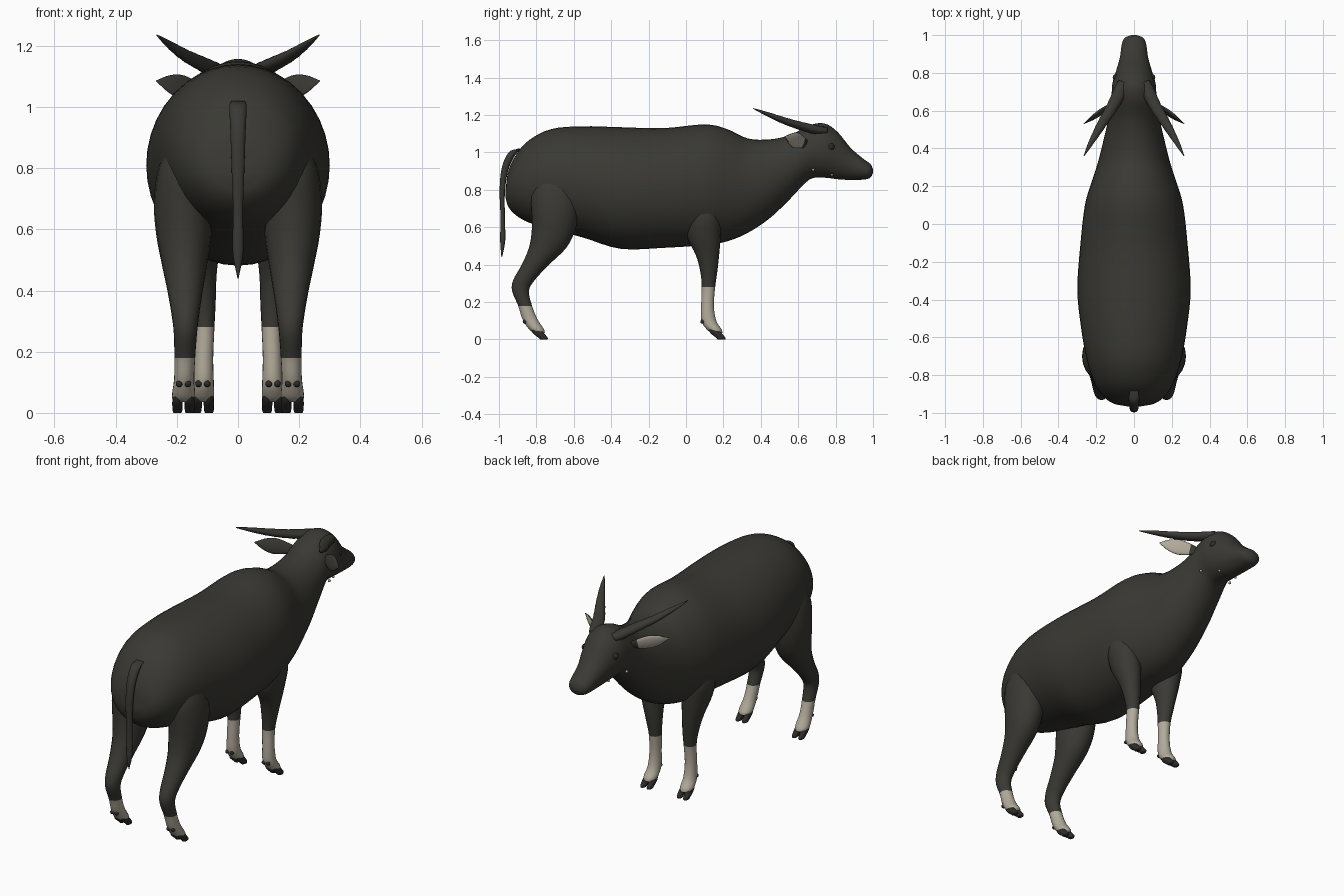
import bpy, bmesh, math
from mathutils import Vector

cube = bpy.data.objects.get("Cube")
if cube:
    bpy.data.objects.remove(cube, do_unlink=True)

X, Y, Z = Vector((1, 0, 0)), Vector((0, 1, 0)), Vector((0, 0, 1))


def material(name, color):
    mat = bpy.data.materials.new(name)
    mat.use_nodes = True
    mat.diffuse_color = (*color, 1)
    bsdf = mat.node_tree.nodes["Principled BSDF"]
    bsdf.inputs["Base Color"].default_value = (*color, 1)
    bsdf.inputs["Roughness"].default_value = 0.8
    return mat


hide = material("dark hide", (0.042, 0.041, 0.034))
cream = material("cream hair", (0.45, 0.41, 0.33))
hoof = material("dark hoof", (0.026, 0.025, 0.022))


def smooth_path(stations, steps):
    """Catmull-Rom interpolation through stations (x, y, z, radius u, radius v)."""
    pts = [Vector(s) for s in stations]
    pts = [2 * pts[0] - pts[1]] + pts + [2 * pts[-1] - pts[-2]]
    out = []
    for a, b, c, d in zip(pts, pts[1:], pts[2:], pts[3:]):
        for i in range(steps):
            t = i / steps
            out.append(b + ((c - a) * t + (2 * a - 5 * b + 4 * c - d) * t ** 2
                            + (3 * b - a - 3 * c + d) * t ** 3) / 2)
    return out + [pts[-2]]


def finish(name, bm, mats, mirror, rule=None):
    """Turn a bmesh into a shaded object, mirrored to the other side if wanted."""
    bmesh.ops.recalc_face_normals(bm, faces=bm.faces)
    bm.normal_update()
    for f in bm.faces:
        f.smooth = True
        if rule:
            f.material_index = int(rule(f.calc_center_median(), f.normal))
    mesh = bpy.data.meshes.new(name)
    bm.to_mesh(mesh)
    bm.free()
    for m in mats:
        mesh.materials.append(m)
    obj = bpy.data.objects.new(name, mesh)
    bpy.context.collection.objects.link(obj)
    if mirror:
        mod = obj.modifiers.new("Mirror", "MIRROR")
        mod.use_clip = False
        mod.use_mirror_merge = False
    return obj


def add_loft(bm, stations, u, v, steps=4, sides=20, ridge=0):
    """Skin elliptical rings lying in the plane of u and v."""
    rings = []
    for k, s in enumerate(smooth_path(stations, steps)):
        centre = Vector(s[:3])
        grow = 1 + ridge * (k % 2)
        ru, rv = max(s[3], 0.001) * grow, max(s[4], 0.001) * grow
        rings.append([bm.verts.new(centre + u * ru * math.cos(a) + v * rv * math.sin(a))
                      for a in (math.tau * i / sides for i in range(sides))])
    for r, q in zip(rings, rings[1:]):
        for i in range(sides):
            j = (i + 1) % sides
            bm.faces.new((r[i], r[j], q[j], q[i]))
    bm.faces.new(rings[0])
    bm.faces.new(rings[-1])


def loft(name, stations, u, v, mats, mirror=True, rule=None, **kw):
    bm = bmesh.new()
    add_loft(bm, stations, u, v, **kw)
    return finish(name, bm, mats, mirror, rule)


def add_ball(bm, centre, radius):
    made = bmesh.ops.create_uvsphere(bm, u_segments=12, v_segments=8, radius=radius)
    bmesh.ops.translate(bm, verts=made["verts"], vec=centre)


# Trunk, neck and head: y, top, bottom, half width
profile = [
    (-.965, .80, .76, .04), (-.95, .90, .71, .11), (-.91, .985, .665, .165),
    (-.84, 1.065, .625, .21), (-.72, 1.125, .59, .25), (-.55, 1.14, .545, .28),
    (-.35, 1.135, .485, .3), (-.12, 1.13, .49, .285), (.1, 1.15, .505, .26),
    (.22, 1.125, .525, .225), (.33, 1.075, .57, .19), (.45, 1.07, .65, .16),
    (.56, 1.095, .755, .135), (.66, 1.145, .855, .12), (.74, 1.155, .865, .115),
    (.81, 1.11, .857, .095), (.88, 1.025, .853, .075), (.95, .965, .855, .065),
    (.985, .94, .865, .05), (1, .91, .89, .015)]
loft("body_and_head", [(0, y, (t + b) / 2, w, (t - b) / 2) for y, t, b, w in profile],
     X, Z, [hide], mirror=False, sides=40)

# Legs with pale socks
hind = [(.17, -.7, .86, .07, .1), (.175, -.7, .78, .09, .13), (.18, -.7, .68, .095, .125),
        (.177, -.71, .58, .09, .115), (.175, -.74, .49, .075, .1),
        (.173, -.805, .4, .058, .073), (.172, -.865, .32, .045, .058),
        (.172, -.885, .26, .038, .045), (.174, -.86, .18, .034, .037),
        (.176, -.835, .11, .033, .04), (.178, -.8, .055, .038, .04),
        (.178, -.785, .035, .03, .03)]
front = [(.13, .09, .78, .07, .07), (.145, .09, .66, .085, .095),
         (.135, .095, .55, .075, .09), (.125, .115, .45, .055, .062),
         (.115, .122, .36, .042, .045), (.11, .12, .28, .033, .036),
         (.112, .115, .18, .031, .034), (.113, .122, .1, .034, .04),
         (.115, .15, .055, .037, .04), (.115, .165, .035, .03, .03)]
for name, path, sock_top in (("hind", hind, .18), ("front", front, .28)):
    loft(name + "_legs", path, X, Y, [hide, cream],
         rule=lambda c, n, top=sock_top: c.z < top)
    # Cloven hooves and the dewclaws behind them
    x, y = path[-2][:2]
    bm = bmesh.new()
    for side in (-1, 1):
        tx = x + side * .02
        add_loft(bm, [(tx, y - .01, .065, .014, .025), (tx, y + .01, .035, .017, .03),
                      (tx, y + .035, .01, .016, .025), (tx, y + .04, 0, .013, .02)],
                 X, Y, sides=12)
        add_ball(bm, (x + side * .014, y - .062, .095), .011)
    finish(name + "_hooves", bm, [hoof], True)

# Tail
loft("tail", [(0, -.88, 1.02, .022, .02), (0, -.925, 1.0, .028, .024),
              (0, -.965, .92, .025, .02), (0, -.982, .8, .021, .015),
              (0, -.98, .65, .016, .012), (0, -.98, .53, .018, .014),
              (0, -.985, .44, .002, .002)], X, Y, [hide], mirror=False, sides=14)

# Ridged, swept-back horns
axis = Vector((.19, -.36, .12)).normalized()
across = axis.cross(Z).normalized()
loft("horns", [(.055, .745, 1.115, .03, .02), (.075, .7, 1.12, .034, .024),
               (.115, .62, 1.14, .03, .022), (.17, .53, 1.168, .024, .018),
               (.225, .435, 1.205, .014, .011), (.265, .36, 1.235, .002, .002)],
     across, across.cross(axis), [hide], ridge=.05, sides=16)

# Leaf-shaped ears with a pale inner face
root, tip = Vector((.1, .645, 1.045)), Vector((.267, .53, 1.085))
axis = (tip - root).normalized()
facing = Vector((.6, .75, -.25))
facing = (facing - axis * facing.dot(axis)).normalized()
ear = [(*root.lerp(tip, t), w, w * .28)
       for t, w in ((0, .02), (.25, .034), (.5, .042), (.75, .03), (1, .002))]
loft("ears", ear, axis.cross(facing), facing, [hide, cream],
     rule=lambda c, n: n.dot(facing) > .85 and (c - root).dot(axis) > .04)

# Eyes
bm = bmesh.new()
add_ball(bm, (.093, .775, 1.03), .02)
finish("eyes", bm, [hoof], True)

# Small pale bristle spots on the cheeks
bm = bmesh.new()
add_ball(bm, (.101, .68, .907), .008)
add_ball(bm, (.056, .78, .88), .007)
finish("cheek_spots", bm, [cream], True)
